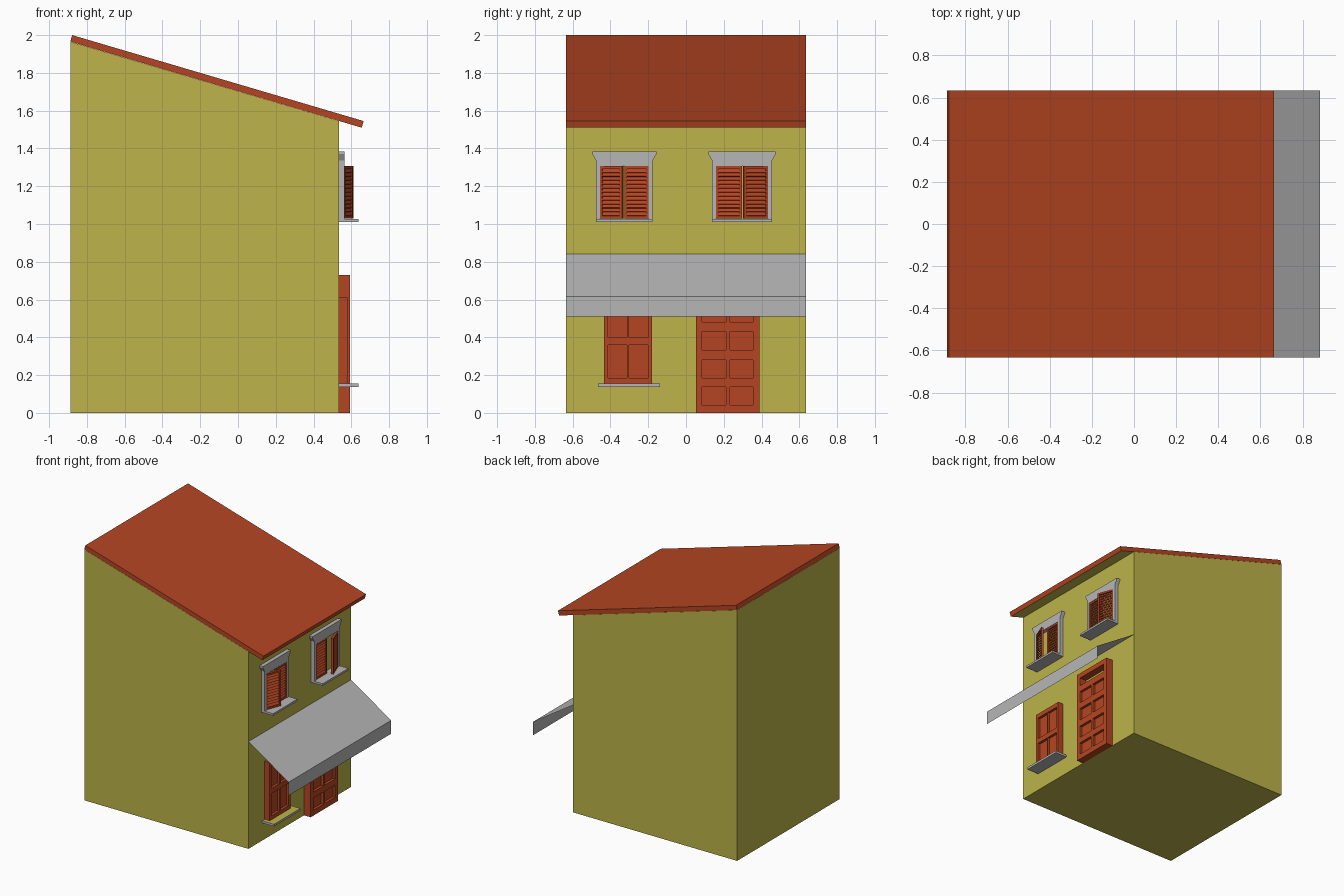
import bpy, bmesh, math
from mathutils import Matrix, Vector

if "Cube" in bpy.data.objects:
    bpy.data.objects.remove(bpy.data.objects["Cube"])


def material(name, rgb):
    m = bpy.data.materials.new(name)
    m.use_nodes = True
    m.diffuse_color = (*rgb, 1)
    m.node_tree.nodes["Principled BSDF"].inputs["Base Color"].default_value = (*rgb, 1)
    return m


YELLOW = material("yellow plaster", (0.51, 0.455, 0.068))
RED = material("terracotta red", (0.46, 0.06, 0.016))
GREY = material("pale grey", (0.47, 0.47, 0.475))

WALL_X = 0.535   # facade plane
HALF = 0.635     # half width of the house


def finish(name, bm, *mats):
    mesh = bpy.data.meshes.new(name)
    bmesh.ops.recalc_face_normals(bm, faces=bm.faces)
    bm.to_mesh(mesh)
    bm.free()
    for m in mats:
        mesh.materials.append(m)
    obj = bpy.data.objects.new(name, mesh)
    bpy.context.collection.objects.link(obj)
    return obj


def add_box(bm, x, y, z, tilt=0):
    size = Vector((x[1] - x[0], y[1] - y[0], z[1] - z[0]))
    centre = Vector((sum(x), sum(y), sum(z))) / 2
    mat = Matrix.Translation(centre) @ Matrix.Rotation(tilt, 4, "Y") @ Matrix.Diagonal((*size, 1))
    bmesh.ops.create_cube(bm, size=1, matrix=mat)


def prism(name, points, direction, *mats):
    """Extrude a closed outline along a direction."""
    bm = bmesh.new()
    face = bm.faces.new([bm.verts.new(p) for p in points])
    moved = bmesh.ops.extrude_face_region(bm, geom=[face])["geom"]
    bmesh.ops.translate(bm, vec=direction,
                        verts=[v for v in moved if isinstance(v, bmesh.types.BMVert)])
    return finish(name, bm, *mats)


def paint(obj, test, index):
    for p in obj.data.polygons:
        if test(p.normal):
            p.material_index = index


# House body and sloping roof
body = [(-0.888, 0), (WALL_X, 0), (WALL_X, 1.545), (-0.888, 1.965)]
prism("house_walls", [(x, -HALF, z) for x, z in body], (0, 2 * HALF, 0), YELLOW)
slab = [(-0.888, 1.966), (0.655, 1.51), (0.665, 1.545), (-0.878, 2.0)]
roof = prism("roof", [(x, -HALF, z) for x, z in slab], (0, 2 * HALF, 0), RED, YELLOW)
paint(roof, lambda n: n.z < -0.8, 1)

# Awning: a thin open sheet with a hanging front strip
bm = bmesh.new()
rows = [[bm.verts.new((x, y, z)) for y in (-HALF, HALF)]
        for x, z in [(WALL_X, 0.84), (0.883, 0.615), (0.883, 0.51)]]
for a, b in zip(rows, rows[1:]):
    bm.faces.new((a[0], b[0], b[1], a[1]))
finish("awning", bm, GREY)


def sill(name, y0, y1, z0, z1, *mats):
    bm = bmesh.new()
    add_box(bm, (WALL_X, 0.638), (y0, y1), (z0, z1))
    return finish(name, bm, *mats)


def panelled(name, depth, cols, rows, height, y_range, z0, full_rows=()):
    """Board of stiles and rails around sunk panels; full_rows are open to the wall."""
    bm = bmesh.new()
    x = (WALL_X, WALL_X + depth)
    y0, y1 = y_range
    # outer stiles, then rails between them
    add_box(bm, x, (y0, cols[0][0]), (z0, height))
    add_box(bm, x, (cols[-1][1], y1), (z0, height))
    everything = sorted(list(rows) + list(full_rows))
    edges = [z0] + [z for r in everything for z in r] + [height]
    for low, high in zip(edges[::2], edges[1::2]):
        add_box(bm, x, (cols[0][0], cols[-1][1]), (low, high))
    # middle stile and sunk panels
    for r in rows:
        add_box(bm, x, (cols[0][1], cols[1][0]), r)
        for c in cols:
            add_box(bm, (WALL_X, WALL_X + depth - 0.02), c, r)
    return finish(name, bm, RED)


# Door with an open light over it
panelled("door", 0.058, [(0.085, 0.212), (0.233, 0.355)],
         [(0.042, 0.138), (0.185, 0.28), (0.333, 0.43), (0.48, 0.575)],
         0.73, (0.053, 0.39), 0, [(0.625, 0.69)])

# Ground floor window with closed panelled shutters
panelled("lower_window", 0.044, [(-0.413, -0.312), (-0.302, -0.201)],
         [(0.185, 0.36), (0.4, 0.575)], 0.61, (-0.434, -0.18), 0.155)
ledge = sill("lower_sill", -0.465, -0.138, 0.138, 0.155, GREY, YELLOW)
paint(ledge, lambda n: n.z > 0.5, 1)


def shutter(name, hinge_y, side, width, angle):
    """Louvred leaf hinged at hinge_y, opening outward by angle."""
    bm = bmesh.new()
    z0, z1, rim, t = 1.028, 1.306, 0.014, 0.009
    span = lambda a, b: sorted((side * a, side * b))
    add_box(bm, (-t, t), span(0, rim), (z0, z1))
    add_box(bm, (-t, t), span(width - rim, width), (z0, z1))
    for low in (z0, z1 - rim):
        add_box(bm, (-t, t), span(rim, width - rim), (low, low + rim))
    slats = 12
    step = (z1 - z0 - 2 * rim) / slats
    for i in range(slats):
        z = z0 + rim + (i + 0.5) * step
        add_box(bm, (-0.003, 0.003), span(rim, width - rim),
                (z - step * 0.52, z + step * 0.52), math.radians(-30))
    obj = finish(name, bm, RED)
    obj.location = (WALL_X + 0.02, hinge_y, 0)
    obj.rotation_euler.z = -side * angle


def upper_window(prefix, y0, y1, left_angle, right_angle):
    jamb, flare = 0.021, 0.02
    # Surround with a flared head
    half = [(y0, 1.026), (y0, 1.335), (y0 - flare, 1.37), (y0 - flare, 1.383)]
    mirror = [(y0 + y1 - y, z) for y, z in reversed(half)]
    hole = [(y1 - jamb, 1.026), (y1 - jamb, 1.308), (y0 + jamb, 1.308), (y0 + jamb, 1.026)]
    prism(prefix + "_surround", [(WALL_X, y, z) for y, z in half + mirror + hole],
          (0.03, 0, 0), GREY)
    sill(prefix + "_sill", y0, y1, 1.01, 1.026, GREY)
    width = (y1 - y0) / 2 - jamb
    shutter(prefix + "_near_shutter", y0 + jamb, 1, width, math.radians(left_angle))
    shutter(prefix + "_far_shutter", y1 - jamb, -1, width, math.radians(right_angle))


upper_window("upper_window_a", -0.476, -0.177, 21, 0)
upper_window("upper_window_b", 0.138, 0.455, 0, 20)
